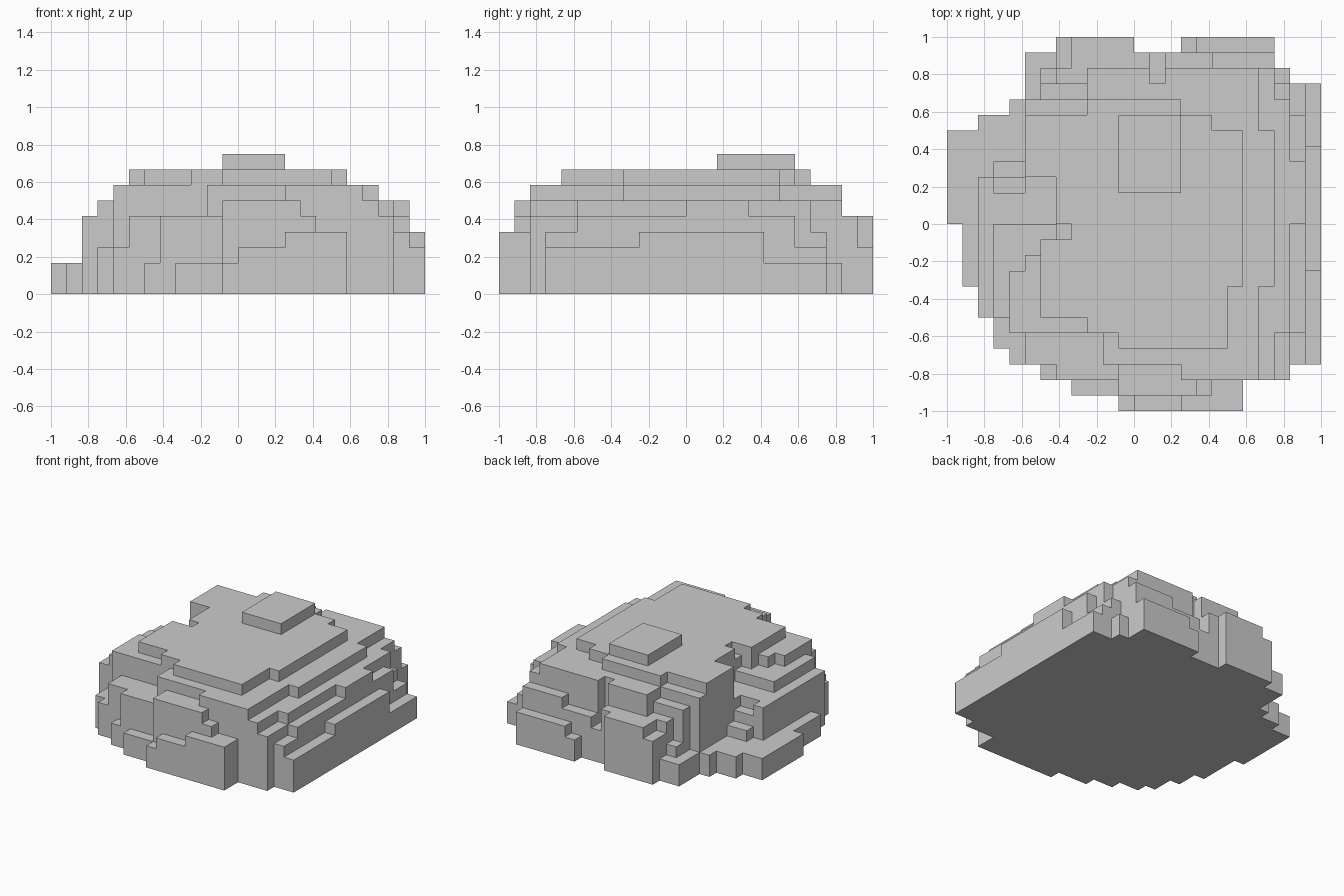
import bpy, bmesh

if "Cube" in bpy.data.objects:
    bpy.data.objects.remove(bpy.data.objects["Cube"])

U = 1 / 12          # size of one block
height = {}         # (column x, column y) -> stack height in blocks


def terrace(h, *rects):
    """Raise every column inside the rectangles (x0, y0, x1, y1) to height h."""
    for x0, y0, x1, y1 in rects:
        for x in range(x0, x1):
            for y in range(y0, y1):
                height[x, y] = max(h, height.get((x, y), 0))


# low footing blocks
terrace(2, (3, 11, 4, 12), (9, 9, 10, 10), (11, 5, 12, 9), (-12, 0, -10, 6),
        (-10, 3, -7, 7), (-8, 7, -7, 8), (-7, 8, -5, 11), (-11, -4, -10, 0),
        (-4, -11, -1, -10), (-1, -12, 0, -11), (-6, -10, -5, -9))
terrace(3, (-9, 3, -7, 4), (1, 9, 2, 11), (4, 11, 9, 12), (10, 7, 11, 9),
        (11, -9, 12, -3), (0, -12, 3, -11), (-9, -8, -8, -6), (-8, -9, -7, -7),
        (-6, 9, -5, 10))
# middle ledges
terrace(4, (-9, 2, -7, 3), (2, 10, 5, 11), (-5, 10, -4, 12), (9, 8, 10, 9),
        (10, -9, 11, -7), (11, -3, 12, 5), (3, -12, 7, -11), (5, -11, 7, -10))
terrace(5, (10, -7, 11, 7), (9, -10, 10, -7), (4, -11, 5, -10), (-5, -10, -1, -9),
        (-7, -9, -2, -7), (-10, -6, -9, 0), (-10, 0, -5, 2), (-10, 2, -9, 3),
        (-7, 2, -5, 3), (5, 10, 9, 11), (-4, 11, 0, 12), (-4, 10, 1, 11),
        (-5, 9, -3, 10))
terrace(6, (8, -10, 9, 10), (9, -7, 10, 8), (10, 0, 11, 4), (-1, -11, 4, -9),
        (-9, -6, -5, 0), (-6, 8, -3, 9))
# upper shoulder
terrace(7, (-3, 9, 1, 10), (2, 9, 8, 10), (-3, 7, 8, 9), (-7, 7, -3, 8),
        (3, 6, 8, 7), (0, -4, 9, 6), (3, -10, 8, -4), (-2, -9, 8, -7),
        (-8, -7, 0, -3), (-7, -3, 0, -2), (-5, -1, -4, 0))
# flat crown and top slab
terrace(8, (-3, 7, 3, 8), (-7, 6, 5, 7), (-7, 3, 7, 6), (-5, 0, 7, 3),
        (-4, -1, 7, 0), (-6, -4, 7, -1), (-6, -6, 6, -4), (-3, -7, 6, -6),
        (-1, -8, 6, -7))
terrace(9, (-1, 2, 3, 7))

# skin the block stacks: only exposed faces
bm = bmesh.new()
verts = {}


def face(*pts):
    for p in pts:
        if p not in verts:
            verts[p] = bm.verts.new([c * U for c in p])
    bm.faces.new([verts[p] for p in pts])


for (x, y), h in height.items():
    X, Y = x + 1, y + 1
    face((x, y, h), (X, y, h), (X, Y, h), (x, Y, h))
    face((x, Y, 0), (X, Y, 0), (X, y, 0), (x, y, 0))
    sides = {(0, -1): ((x, y), (X, y)), (1, 0): ((X, y), (X, Y)),
             (0, 1): ((X, Y), (x, Y)), (-1, 0): ((x, Y), (x, y))}
    for (dx, dy), (a, b) in sides.items():
        for z in range(height.get((x + dx, y + dy), 0), h):
            face((*a, z), (*b, z), (*b, z + 1), (*a, z + 1))

bmesh.ops.dissolve_limit(bm, angle_limit=0.01, verts=bm.verts, edges=bm.edges)
mesh = bpy.data.meshes.new("terraced_rock")
bm.to_mesh(mesh)
bm.free()
rock = bpy.data.objects.new("terraced_rock", mesh)
bpy.context.collection.objects.link(rock)
